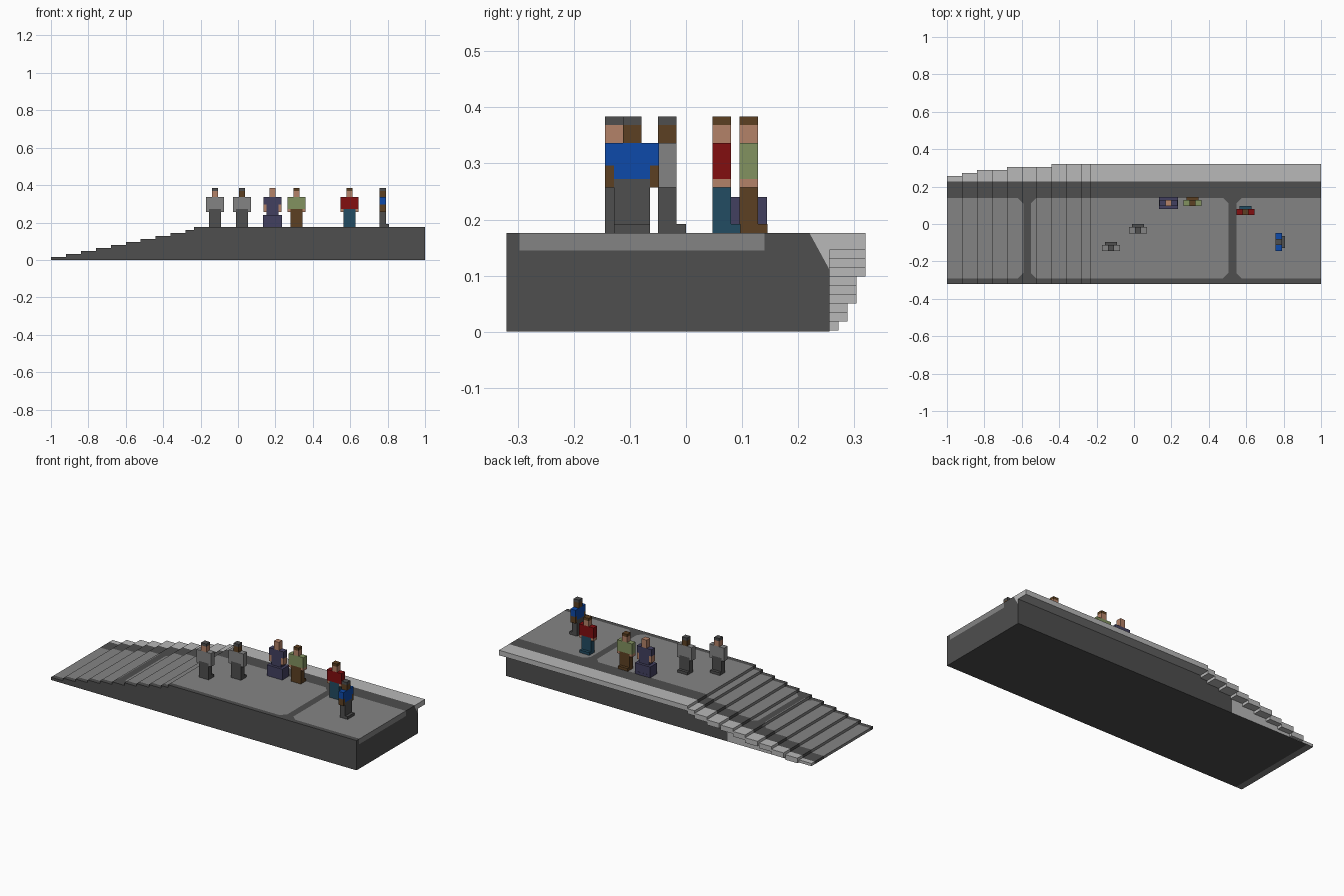
import bpy, bmesh, math
from mathutils import Vector, Matrix

cube = bpy.data.objects.get("Cube")
if cube:
    bpy.data.objects.remove(cube)


def srgb(c):
    return c / 12.92 if c <= 0.04045 else ((c + 0.055) / 1.055) ** 2.4


def material(name, r, g, b):
    m = bpy.data.materials.new(name)
    col = [srgb(v / 255) for v in (r, g, b)] + [1]
    m.use_nodes = True
    m.diffuse_color = col
    m.node_tree.nodes["Principled BSDF"].inputs["Base Color"].default_value = col
    return m


DARK = material("dark_grey", 78, 78, 78)
MID = material("mid_grey", 132, 132, 132)
LIGHT = material("light_grey", 184, 184, 184)
BLUE = material("blue", 13, 74, 170)
RED = material("red", 130, 14, 16)
OLIVE = material("olive", 130, 146, 96)
BROWN = material("brown", 92, 64, 34)
SKIN = material("skin", 180, 130, 104)
NAVY = material("navy", 66, 64, 96)
TEAL = material("teal", 34, 76, 98)


def finish(name, bm, mats):
    bmesh.ops.recalc_face_normals(bm, faces=bm.faces)
    me = bpy.data.meshes.new(name)
    bm.to_mesh(me)
    bm.free()
    for m in mats:
        me.materials.append(m)
    ob = bpy.data.objects.new(name, me)
    bpy.context.collection.objects.link(ob)
    return ob


def add_box(bm, lo, hi, index=0):
    lo, hi = Vector(lo), Vector(hi)
    mat = Matrix.Translation((lo + hi) / 2) @ Matrix.Diagonal((*(hi - lo), 1))
    verts = bmesh.ops.create_cube(bm, size=1, matrix=mat)["verts"]
    for f in {f for v in verts for f in v.link_faces}:
        f.material_index = index


# --- Stepped platform: stair profile extruded along y ---
RISE, TOP = 0.016, 0.176
FRONT, BACK = -0.32, 0.256
starts = [-1 + 0.08 * i for i in range(10)] + [-0.235]
ends = starts[1:] + [1]

bm = bmesh.new()
profile = [(1, 0), (-1, 0)]
for i, (a, b) in enumerate(zip(starts, ends)):
    profile += [(a, RISE * (i + 1)), (b, RISE * (i + 1))]
face = bm.faces.new([bm.verts.new((x, FRONT, z)) for x, z in profile])
ext = bmesh.ops.extrude_face_region(bm, geom=[face])["geom"]
bmesh.ops.translate(bm, vec=(0, BACK - FRONT, 0),
                    verts=[v for v in ext if isinstance(v, bmesh.types.BMVert)])
bmesh.ops.recalc_face_normals(bm, faces=bm.faces)


def cut(test, co, no):
    faces = [f for f in bm.faces if test(f)]
    geom = {e for f in faces for e in f.edges} | {v for f in faces for v in f.verts}
    bmesh.ops.bisect_plane(bm, geom=faces + list(geom), plane_co=co, plane_no=no, dist=1e-5)


def upper(f):
    return f.normal.z > 0.5 or f.normal.x < -0.5


def end(f):
    return f.normal.x > 0.5


# Paving panels with clipped corners, divided by dark bands
PANELS = [(-1.0, -0.592), (-0.552, 0.505), (0.547, 1.0)]
Y0, Y1, KERB, CLIP = -0.292, 0.14, 0.226, 0.03
for y in (Y0, Y1, KERB):
    cut(upper, (0, y, 0), (0, 1, 0))
for x in (-0.592, -0.552, 0.505, 0.547):
    cut(lambda f: f.normal.z > 0.5, (x, 0, 0), (1, 0, 0))

corners = [(x, sx, y, sy) for p in PANELS for x, sx in zip(p, (1, -1)) if abs(x) < 1
           for y, sy in ((Y0, 1), (Y1, -1))]


def in_panel(c):
    return Y0 < c.y < Y1 and any(a - 1e-4 <= c.x <= b for a, b in PANELS)


for x, sx, y, sy in corners:
    cut(lambda f: f.normal.z > 0.5 and in_panel(f.calc_center_median())
        and abs(f.calc_center_median().x - x) < 1.1,
        (x + sx * CLIP, y, 0), (sx, sy, 0))

# End wall strip, back wall and underside divisions
cut(end, (1, 0, 0.145), (0, 0, 1))
for y in (Y0 - 0.005, Y1):
    cut(lambda f: end(f) and f.calc_center_median().z > 0.145, (1, y, 0), (0, 1, 0))
cut(end, (1, 0.256, 0.11), (0, 0.066, 0.036))
cut(lambda f: f.normal.y > 0.5, (-0.45, 0, 0), (1, 0, 0))
cut(lambda f: f.normal.z < -0.5, (-0.96, 0, 0), (1, 0, 0))


def clipped(c):
    return any(0 < (c.x - x) * sx < CLIP and 0 < (c.y - y) * sy < CLIP
               and (c.x - x) * sx + (c.y - y) * sy < CLIP for x, sx, y, sy in corners)


for f in bm.faces:
    c = f.calc_center_median()
    if upper(f):
        if c.y > KERB:
            f.material_index = 2
        elif in_panel(c) and not clipped(c):
            f.material_index = 1
    elif end(f):
        if c.y > 0.225 and c.z > 0.13:
            f.material_index = 2
        elif c.z > 0.145 and Y0 - 0.005 < c.y < Y1:
            f.material_index = 1
    elif f.normal.y > 0.5 and c.x < -0.45:
        f.material_index = 2
    elif f.normal.z < -0.5 and c.x < -0.96:
        f.material_index = 1
finish("stepped_platform", bm, [DARK, MID, LIGHT])

# --- Overhanging back ledge, widening as the steps climb ---
reach = [0, 0.272, 0.288, 0.288, 0.304, 0.304, 0.304, 0.32, 0.32, 0.32, 0.32]
bm = bmesh.new()
for i in range(1, 11):
    z = RISE * (i + 1)
    add_box(bm, (starts[i], BACK, max(0, z - 0.03)), (ends[i], reach[i], z))
finish("back_ledge", bm, [LIGHT])


# --- Standing figures, modelled facing +y ---
def figure(name, x, y, shirt, legs, skin, hair, cuff, turn=0, robe=False):
    bm = bmesh.new()
    d = 0.0165
    add_box(bm, (-0.032, -d, 0), (0.032, d, 0.096), 1)            # legs
    add_box(bm, (-0.032, d, 0), (0.032, 2 * d, 0.016), 1)         # feet
    add_box(bm, (-0.032, -d, 0.096), (0.032, d, 0.16), 0)         # torso
    for s in (-1, 1):                                             # arms
        xa, xb = sorted((s * 0.032, s * 0.048))
        add_box(bm, (xa, -d, cuff), (xb, d, 0.16), 0)
        if cuff > 0.081:
            add_box(bm, (xa, -d, 0.081), (xb, d, cuff), 2)
    add_box(bm, (-d, -d, 0.16), (d, d, 0.192), 2)                 # head
    add_box(bm, (-d, -d, 0.192), (d, d, 0.208), 3)                # hair
    if robe:
        add_box(bm, (-0.05, -0.032, 0), (0.05, 0.032, 0.064), 1)  # wide skirt
    ob = finish(name, bm, [shirt, legs, skin, hair])
    ob.location = (x, y, TOP)
    ob.rotation_euler.z = math.radians(turn)


figure("grey_shirt_figure_right", -0.123, -0.128, MID, DARK, SKIN, DARK, 0.081)
figure("grey_shirt_figure_left", 0.022, -0.033, MID, DARK, BROWN, DARK, 0.081)
figure("robed_figure", 0.184, 0.112, NAVY, NAVY, SKIN, SKIN, 0.12, robe=True)
figure("olive_shirt_figure", 0.312, 0.112, OLIVE, BROWN, SKIN, BROWN, 0.096)
figure("red_shirt_figure", 0.597, 0.064, RED, TEAL, SKIN, BROWN, 0.096)
figure("blue_shirt_figure", 0.774, -0.096, BLUE, DARK, BROWN, DARK, 0.12, turn=-90)
